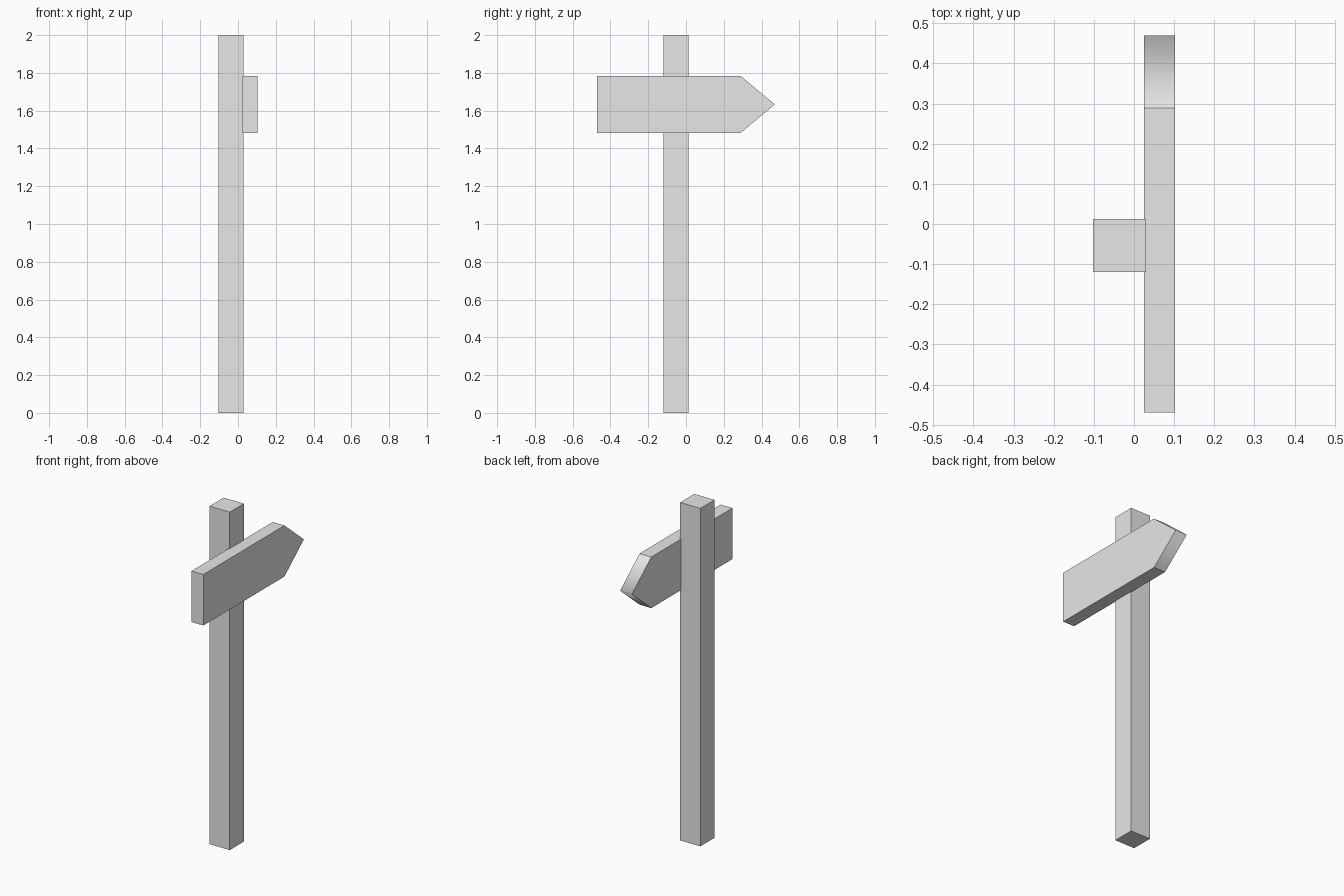
import bpy, bmesh

if "Cube" in bpy.data.objects:
    bpy.data.objects.remove(bpy.data.objects["Cube"])

grey = bpy.data.materials.new("light grey")
grey.diffuse_color = (0.8, 0.8, 0.8, 1)
grey.use_nodes = True
grey.node_tree.nodes["Principled BSDF"].inputs["Base Color"].default_value = grey.diffuse_color


def extrude_profile(name, profile, offset, smooth_tip=None):
    """Prism from a profile; the edge through point smooth_tip is shaded smooth."""
    bm = bmesh.new()
    face = bm.faces.new([bm.verts.new(p) for p in profile])
    res = bmesh.ops.extrude_face_region(bm, geom=[face], use_keep_orig=True)
    bmesh.ops.translate(bm, vec=offset,
                        verts=[v for v in res["geom"] if isinstance(v, bmesh.types.BMVert)])
    bmesh.ops.recalc_face_normals(bm, faces=bm.faces)
    for e in bm.edges:
        e.smooth = False
        if smooth_tip is not None and all(abs(v.co.y - smooth_tip) < 1e-4 for v in e.verts):
            e.smooth = True
            for f in e.link_faces:
                f.smooth = True
    mesh = bpy.data.meshes.new(name)
    bm.to_mesh(mesh)
    bm.free()
    mesh.materials.append(grey)
    obj = bpy.data.objects.new(name, mesh)
    bpy.context.collection.objects.link(obj)
    return obj


# Square post
x0, x1, y0, y1 = -0.102, 0.03, -0.12, 0.012
extrude_profile("post", [(x0, y0, 0), (x1, y0, 0), (x1, y1, 0), (x0, y1, 0)], (0, 0, 2))

# Arrow board on the right side of the post, with a softly shaded point
bx, back, shoulder, tip, low, high = 0.025, -0.47, 0.289, 0.47, 1.482, 1.784
extrude_profile("arrow_board",
                [(bx, back, low), (bx, shoulder, low), (bx, tip, (low + high) / 2),
                 (bx, shoulder, high), (bx, back, high)],
                (0.077, 0, 0), smooth_tip=tip)
